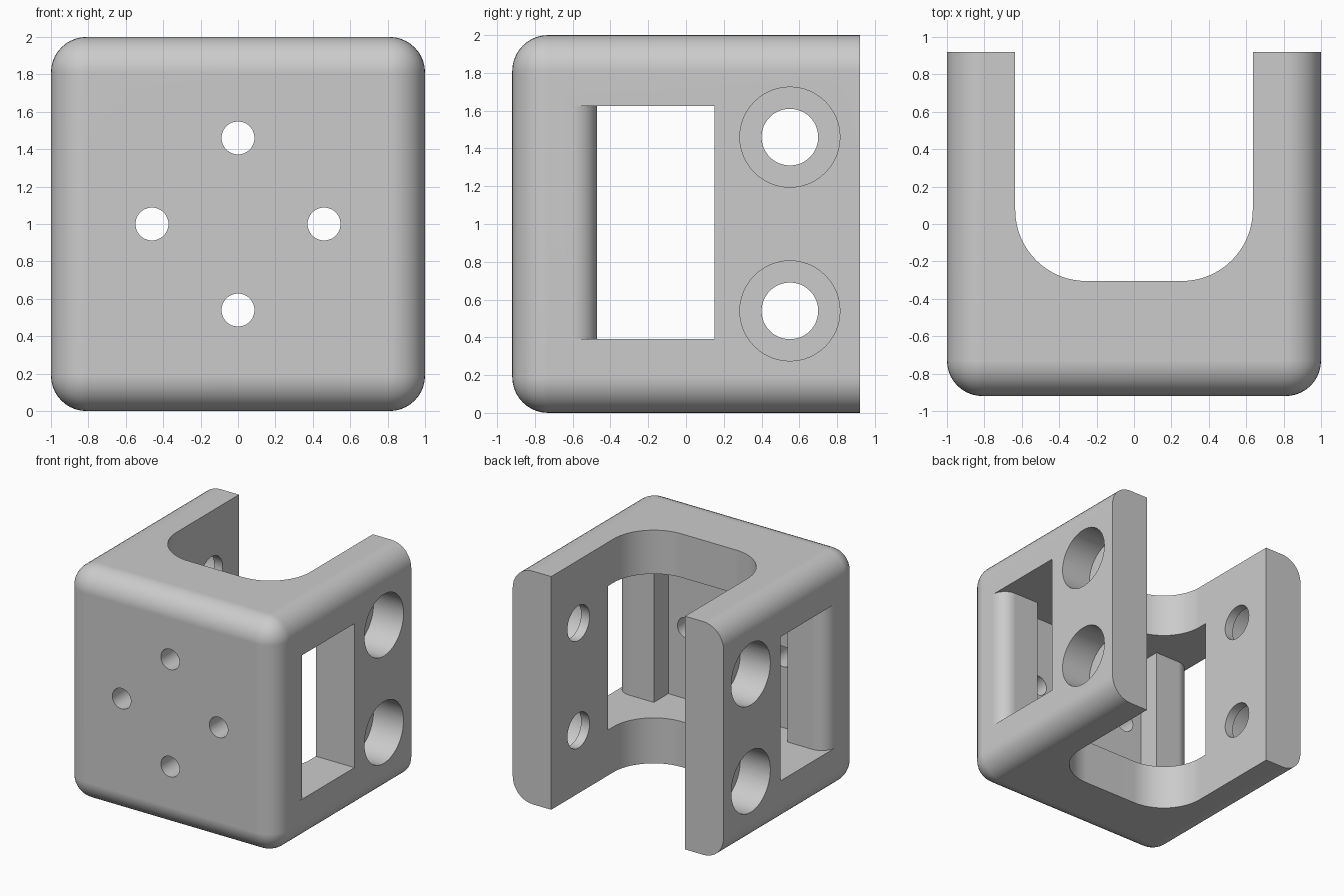
import bpy, bmesh
from math import pi, sin, cos
from mathutils import Matrix

cube = bpy.data.objects.get("Cube")
if cube:
    bpy.data.objects.remove(cube, do_unlink=True)

grey = bpy.data.materials.new("plain grey")
grey.use_nodes = True
grey.diffuse_color = (0.6, 0.6, 0.6, 1)
grey.node_tree.nodes["Principled BSDF"].inputs["Base Color"].default_value = (0.6, 0.6, 0.6, 1)

BACK = 0.92      # half depth
INNER = 0.635    # half width of the channel


def add_object(name, bm):
    bmesh.ops.recalc_face_normals(bm, faces=bm.faces)
    mesh = bpy.data.meshes.new(name)
    bm.to_mesh(mesh)
    bm.free()
    mesh.materials.append(grey)
    obj = bpy.data.objects.new(name, mesh)
    bpy.context.collection.objects.link(obj)
    return obj


def arc(cx, cy, r, start, end, steps):
    angles = [start + (end - start) * i / steps for i in range(steps + 1)]
    return [(cx + r * cos(a), cy + r * sin(a)) for a in angles]


def mirrored_prism(name, half, z0, z1):
    """Extrude a plan outline given by its right half."""
    outline = half + [(-x, y) for x, y in reversed(half)]
    bm = bmesh.new()
    face = bm.faces.new([bm.verts.new((x, y, z0)) for x, y in outline])
    ext = bmesh.ops.extrude_face_region(bm, geom=[face])
    verts = [v for v in ext["geom"] if isinstance(v, bmesh.types.BMVert)]
    bmesh.ops.translate(bm, verts=verts, vec=(0, 0, z1 - z0))
    return add_object(name, bm)


def cylinder(name, radius, length, axis, centre):
    bm = bmesh.new()
    turn = Matrix.Rotation(pi / 2, 4, "Y" if axis == "x" else "X")
    bmesh.ops.create_cone(bm, cap_ends=True, segments=48, radius1=radius, radius2=radius,
                          depth=length, matrix=Matrix.Translation(centre) @ turn)
    return add_object(name, bm)


# Block, rounded everywhere except around its open back
bm = bmesh.new()
bmesh.ops.create_cube(bm, size=2, matrix=Matrix.Translation((0, 0, 1)) @ Matrix.Diagonal((1, BACK, 1, 1)))
round_edges = [e for e in bm.edges if min(v.co.y for v in e.verts) < 0]
bmesh.ops.bevel(bm, geom=round_edges, offset=0.19, segments=10, profile=0.5, affect="EDGES")
bracket = add_object("bracket", bm)

# Open channel with rounded inner corners
r = 0.38
channel = [(INNER, 1.2)] + arc(INNER - r, -0.305 + r, r, 0, -pi / 2, 16)
cutters = [mirrored_prism("channel_cutter", channel, -0.2, 2.2)]

# Side windows, rounded strap bars and the deeper pocket between them
f = 0.13
window = [(1.2, 0.15), (1.2, -0.6)] + arc(1 - f, -0.6, f, 0, pi / 2, 10)
window += [(INNER, -0.47), (INNER, -0.667)]
cutters.append(mirrored_prism("window_cutter", window, 0.39, 1.625))

# Front screw holes
for x, z in ((0, 1.46), (0, 0.54), (0.46, 1), (-0.46, 1)):
    cutters.append(cylinder("screw_hole_cutter", 0.088, 1, "y", (x, -0.8, z)))

# Counterbored side holes
for z in (0.54, 1.46):
    cutters.append(cylinder("side_hole_cutter", 0.15, 3, "x", (0, 0.55, z)))
    for side in (-1, 1):
        depth_face = INNER + 0.08
        cutters.append(cylinder("counterbore_cutter", 0.265, 1, "x", (side * (depth_face + 0.5), 0.55, z)))

# Cut everything out of the block and apply
for cutter in cutters:
    mod = bracket.modifiers.new(cutter.name, "BOOLEAN")
    mod.operation = "DIFFERENCE"
    mod.solver = "EXACT"
    mod.object = cutter
bpy.context.view_layer.update()
result = bpy.data.meshes.new_from_object(bracket.evaluated_get(bpy.context.evaluated_depsgraph_get()))
bracket.modifiers.clear()
bracket.data = result
result.name = "bracket"
for cutter in cutters:
    bpy.data.objects.remove(cutter, do_unlink=True)

# Smooth curves with crisp flat faces
bpy.ops.object.select_all(action="DESELECT")
bracket.select_set(True)
bpy.context.view_layer.objects.active = bracket
bpy.ops.object.shade_smooth_by_angle(angle=pi / 6)
weighted = bracket.modifiers.new("weighted normals", "WEIGHTED_NORMAL")
weighted.keep_sharp = True
